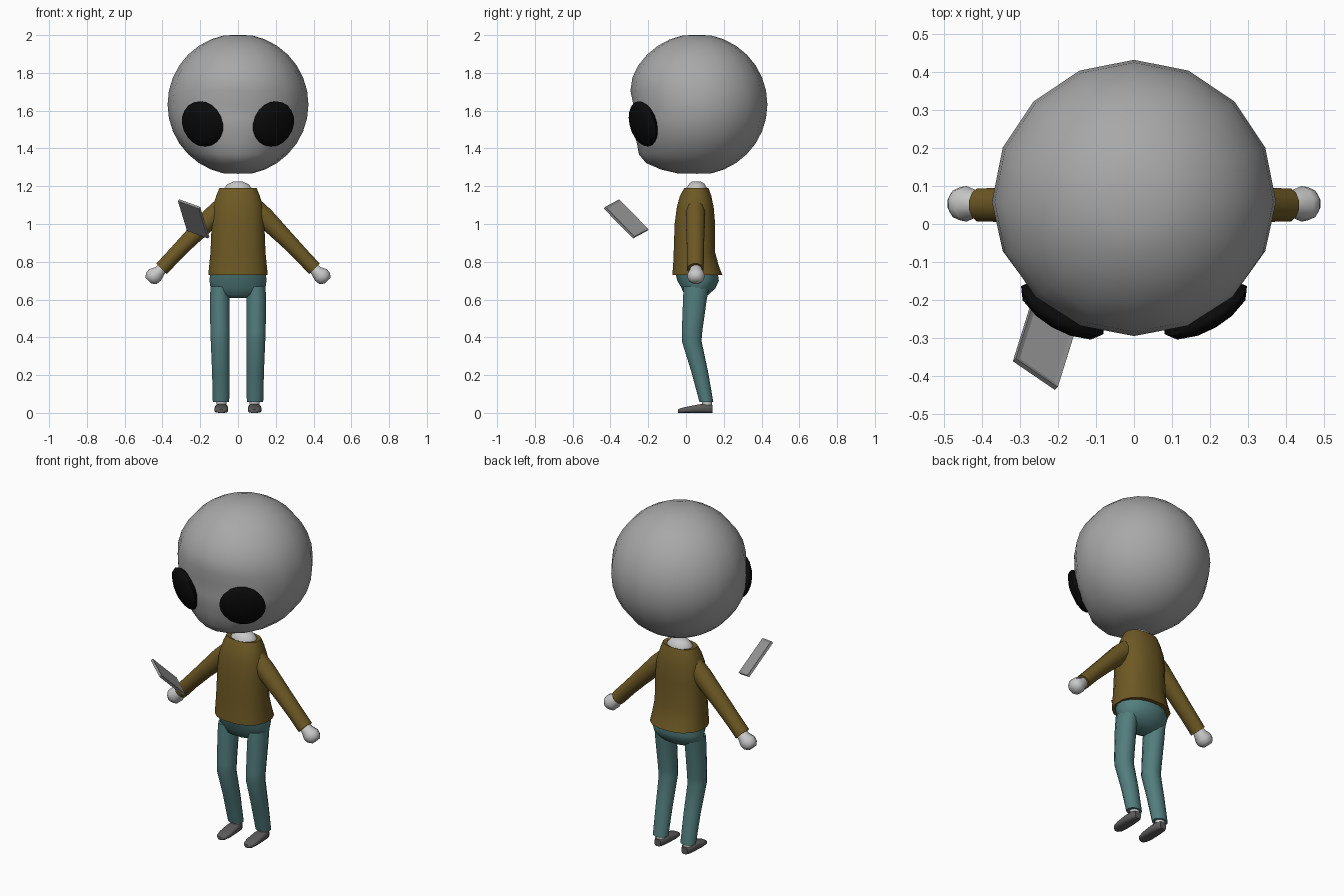
import bpy, bmesh, math
from mathutils import Vector, Matrix

if "Cube" in bpy.data.objects:
    bpy.data.objects.remove(bpy.data.objects["Cube"], do_unlink=True)


def material(name, r, g, b):
    m = bpy.data.materials.new(name)
    m.use_nodes = True
    m.diffuse_color = (r, g, b, 1)
    bsdf = m.node_tree.nodes["Principled BSDF"]
    bsdf.inputs["Base Color"].default_value = (r, g, b, 1)
    bsdf.inputs["Roughness"].default_value = 0.8
    return m


SKIN = material("head grey", 0.39, 0.39, 0.39)
PALE = material("pale skin", 0.58, 0.58, 0.58)
BLACK = material("eye black", 0.003, 0.003, 0.003)
SHIRT = material("mustard shirt", 0.155, 0.1, 0.018)
TROUSER = material("teal trousers", 0.085, 0.205, 0.205)
SHOE = material("shoe grey", 0.11, 0.105, 0.105)
FRAME = material("tablet frame", 0.3, 0.3, 0.3)
SCREEN = material("tablet screen", 0.36, 0.36, 0.36)


def finish(name, bm, mats, angle=50):
    bmesh.ops.recalc_face_normals(bm, faces=bm.faces[:])
    mesh = bpy.data.meshes.new(name)
    bm.to_mesh(mesh)
    bm.free()
    for m in mats:
        mesh.materials.append(m)
    ob = bpy.data.objects.new(name, mesh)
    bpy.context.scene.collection.objects.link(ob)
    bpy.ops.object.select_all(action='DESELECT')
    ob.select_set(True)
    bpy.context.view_layer.objects.active = ob
    if angle:
        bpy.ops.object.shade_smooth_by_angle(angle=math.radians(angle))
    return ob


def loft(name, rings, mat, u=(1, 0, 0), v=(0, 1, 0), n=16, power=1.0, angle=50):
    """Skin rings of (x, y, z, radius along u, radius along v)."""
    bm = bmesh.new()
    u, v = Vector(u).normalized(), Vector(v).normalized()

    def bend(t):
        return math.copysign(abs(t) ** power, t)

    loops = []
    for x, y, z, ru, rv in rings:
        turns = [math.tau * (i + 0.5) / n for i in range(n)]
        loops.append([bm.verts.new(Vector((x, y, z)) + u * ru * bend(math.cos(a))
                                   + v * rv * bend(math.sin(a))) for a in turns])
    for low, high in zip(loops, loops[1:]):
        for i in range(n):
            j = (i + 1) % n
            bm.faces.new((low[i], low[j], high[j], high[i]))
    bm.faces.new(loops[0])
    bm.faces.new(loops[-1])
    return finish(name, bm, [mat], angle)


def side_profile(rows):
    """Turn (z, half width, front y, back y) into centred rings."""
    return [(0, (f + b) / 2, z, w, (b - f) / 2) for z, w, f, b in rows]


# Head: a sphere with a flattened face and a fuller jaw
R = 0.373
FACE = [(-1.0, 1.35), (-0.85, 1.32), (-0.58, 1.03), (-0.05, 0.89), (0.22, 0.97), (0.45, 1.0), (1.0, 1.0)]


def face_scale(t):
    for (a, p), (b, q) in zip(FACE, FACE[1:]):
        if t <= b:
            return p + (q - p) * max(0, t - a) / (b - a)
    return 1.0


bm = bmesh.new()
bmesh.ops.create_uvsphere(bm, u_segments=16, v_segments=16, radius=R)
for vert in bm.verts:
    if vert.co.y < 0:
        vert.co.y *= face_scale(vert.co.z / R)
    vert.co.z = max(-0.367, min(0.367, vert.co.z))
bmesh.ops.translate(bm, verts=bm.verts[:], vec=(0, 0.058, 1.633))
finish("head", bm, [SKIN], 60)

# Neck
loft("neck", side_profile([(1.15, 0.08, -0.01, 0.12), (1.19, 0.075, 0.0, 0.112),
                           (1.212, 0.055, 0.015, 0.1), (1.224, 0.025, 0.03, 0.08)]), PALE)

# Shirt body
loft("shirt", side_profile([(0.73, 0.16, -0.075, 0.195), (0.78, 0.155, -0.07, 0.175),
                            (0.85, 0.148, -0.067, 0.156), (1.0, 0.142, -0.062, 0.156),
                            (1.09, 0.136, -0.05, 0.148), (1.15, 0.117, -0.033, 0.135),
                            (1.19, 0.1, -0.01, 0.12), (1.185, 0.078, 0.0, 0.11)]),
     SHIRT, power=0.85)

# Trouser seat
loft("trouser_seat", side_profile([(0.608, 0.05, 0.02, 0.09), (0.625, 0.12, -0.01, 0.12),
                                   (0.66, 0.148, -0.025, 0.158), (0.7, 0.154, -0.048, 0.176),
                                   (0.745, 0.15, -0.06, 0.17)]), TROUSER)

for s, side in ((1, "left"), (-1, "right")):
    # Eye
    bm = bmesh.new()
    bmesh.ops.create_uvsphere(bm, u_segments=12, v_segments=10, radius=1)
    place = (Matrix.Translation((0.188 * s, -0.226, 1.53))
             @ Matrix.Rotation(math.radians(30 * s), 4, 'Z')
             @ Matrix.Rotation(math.radians(14), 4, 'X')
             @ Matrix.Diagonal((0.125, 0.045, 0.123, 1)))
    bmesh.ops.transform(bm, matrix=place, verts=bm.verts[:])
    finish(side + "_eye", bm, [BLACK])

    # Sleeve and hand, with rings square to the arm
    across = (0.7 * s, 0, 0.7)
    loft(side + "_sleeve", [(s * x, 0.05, z, a, b) for x, z, a, b in
                            ((0.08, 1.09, 0.055, 0.05), (0.14, 1.035, 0.055, 0.053),
                             (0.26, 0.915, 0.045, 0.048), (0.34, 0.832, 0.041, 0.046),
                             (0.405, 0.762, 0.041, 0.045))], SHIRT, u=across, n=12)
    loft(side + "_hand", [(s * x, 0.053, z, a, b) for x, z, a, b in
                          ((0.39, 0.778, 0.026, 0.03), (0.415, 0.75, 0.033, 0.036),
                           (0.44, 0.73, 0.046, 0.047), (0.458, 0.712, 0.043, 0.043),
                           (0.474, 0.7, 0.024, 0.027))], PALE, u=across, n=10, angle=60)

    # Trouser leg, bent at the knee
    loft(side + "_trouser_leg", [(s * x, y, z, a, b) for x, y, z, a, b in
                                 ((0.09, 0.108, 0.057, 0.045, 0.038), (0.091, 0.072, 0.22, 0.048, 0.046),
                                  (0.094, 0.03, 0.38, 0.052, 0.054), (0.095, 0.032, 0.43, 0.053, 0.056),
                                  (0.097, 0.047, 0.6, 0.054, 0.065), (0.097, 0.055, 0.67, 0.05, 0.07))],
         TROUSER, n=12)

    # Ankle and shoe
    loft(side + "_ankle", [(s * 0.088, 0.113, 0.03, 0.027, 0.026),
                           (s * 0.089, 0.108, 0.08, 0.029, 0.026)], PALE, n=10)
    loft(side + "_shoe", [(s * 0.088, y, h / 2, w, h / 2) for y, w, h in
                          ((-0.042, 0.014, 0.018), (-0.03, 0.029, 0.025), (0.01, 0.037, 0.034),
                           (0.07, 0.035, 0.046), (0.12, 0.031, 0.048), (0.14, 0.02, 0.042))],
         SHOE, v=(0, 0, 1), n=12, power=0.6)

# Tablet floating in front of the right hand, its screen towards the head
bm = bmesh.new()
bmesh.ops.create_cube(bm, size=1)
bmesh.ops.scale(bm, verts=bm.verts[:], vec=(0.139, 0.226, 0.014))
bm.normal_update()
top = max(bm.faces, key=lambda f: f.normal.z)
bmesh.ops.inset_region(bm, faces=[top], thickness=0.017, depth=-0.003)
top.material_index = 1
ax = Vector((0.11, -0.075, -0.04)).normalized()
az = ax.cross(Vector((0.055, 0.15, -0.16))).normalized()
ay = az.cross(ax)
turn = Matrix((ax, ay, az)).transposed().to_4x4()
bmesh.ops.transform(bm, matrix=Matrix.Translation((-0.235, -0.317, 1.027)) @ turn, verts=bm.verts[:])
finish("tablet", bm, [FRAME, SCREEN], 0)
